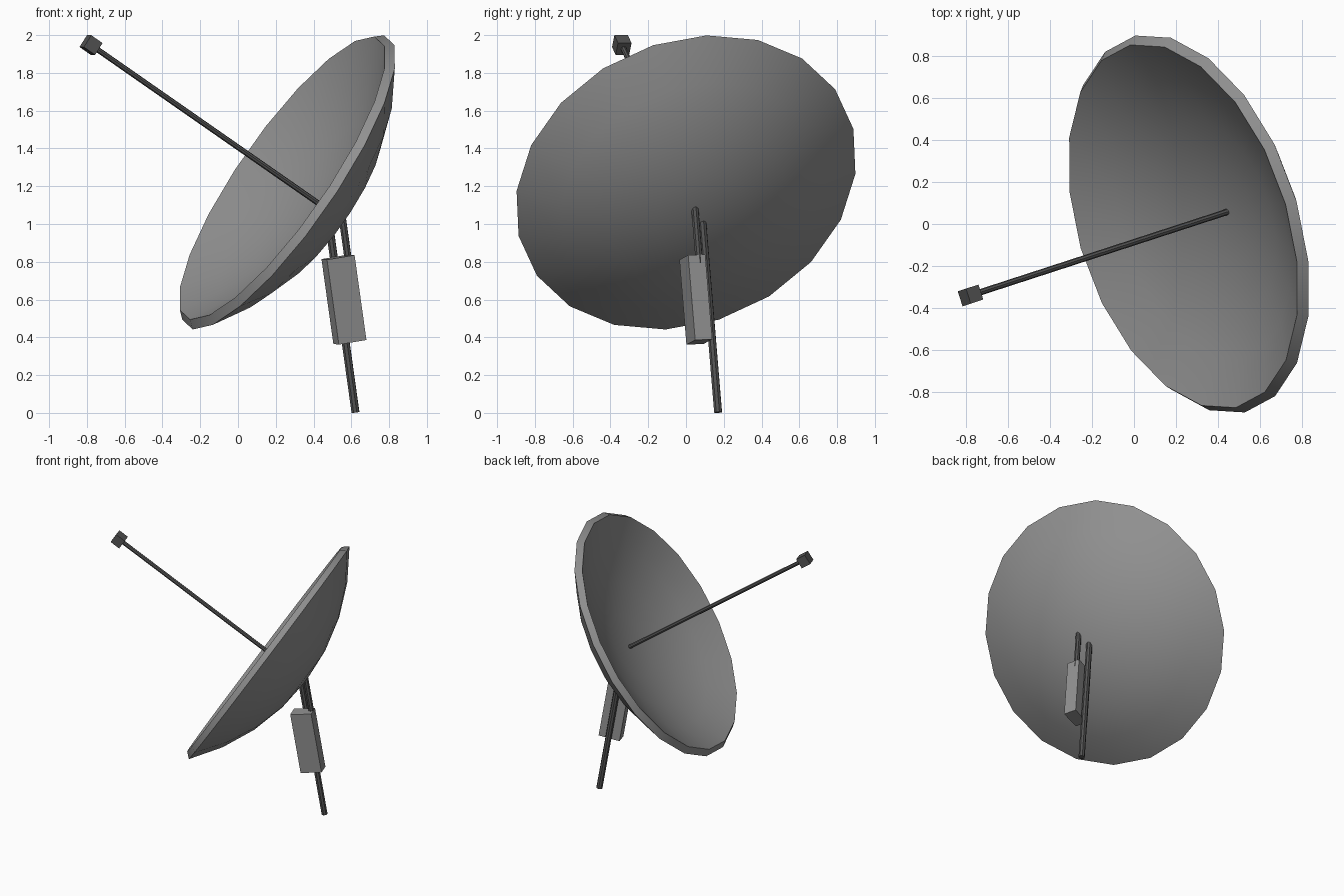
import bpy, bmesh, math
from mathutils import Vector, Matrix

if "Cube" in bpy.data.objects:
    bpy.data.objects.remove(bpy.data.objects["Cube"])

AXIS = Vector((-0.793, -0.258, 0.552)).normalized()   # direction the dish points
RIM = Vector((0.267, 0.0, 1.22))                      # centre of the outer rim


def grey(name, value):
    mat = bpy.data.materials.new(name)
    mat.diffuse_color = (value, value, value, 1)
    mat.use_nodes = True
    mat.node_tree.nodes["Principled BSDF"].inputs["Base Color"].default_value = mat.diffuse_color
    return mat


MID = grey("mid_grey", 0.28)
DARK = grey("dark_grey", 0.09)


def frame(z_axis, x_hint, origin):
    z = z_axis.normalized()
    x = (x_hint - z * x_hint.dot(z)).normalized()
    y = z.cross(x)
    m = Matrix((x, y, z)).transposed().to_4x4()
    m.translation = origin
    return m


def add_object(name, bm, matrix, mat):
    bmesh.ops.recalc_face_normals(bm, faces=bm.faces)
    mesh = bpy.data.meshes.new(name)
    bm.to_mesh(mesh)
    bm.free()
    mesh.materials.append(mat)
    ob = bpy.data.objects.new(name, mesh)
    ob.matrix_world = matrix
    bpy.context.collection.objects.link(ob)
    return ob


def box(name, size, matrix, mat):
    bm = bmesh.new()
    bmesh.ops.create_cube(bm, size=1.0)
    bmesh.ops.scale(bm, vec=size, verts=bm.verts)
    return add_object(name, bm, matrix, mat)


def rod(name, a, b, radius, mat, sides=8):
    bm = bmesh.new()
    bmesh.ops.create_cone(bm, cap_ends=True, segments=sides, radius1=radius,
                          radius2=radius, depth=(b - a).length)
    return add_object(name, bm, frame(b - a, SIDE, (a + b) / 2), mat)


def cap_profile(radius, depth, rim_z, rings=4):
    # arc of a spherical bowl, from the pole out to the rim
    big = (radius ** 2 + depth ** 2) / (2 * depth)
    end = math.asin(radius / big)
    return [(big * math.sin(end * i / rings),
             rim_z - depth + big * (1 - math.cos(end * i / rings)))
            for i in range(rings + 1)]


HEADING = Vector((AXIS.x, AXIS.y, 0)).normalized()
SIDE = Vector((0, 0, 1)).cross(-HEADING)              # horizontal, across the dish

# Dish: closed shell turned around the pointing axis
profile = cap_profile(0.935, 0.325, 0.0) + cap_profile(0.90, 0.265, 0.042)[::-1]
bm = bmesh.new()
verts = [bm.verts.new((r, 0, z)) for r, z in profile]
edges = [bm.edges.new(pair) for pair in zip(verts, verts[1:])]
bmesh.ops.spin(bm, geom=verts + edges, cent=(0, 0, 0), axis=(0, 0, 1),
               angle=math.tau, steps=20, use_merge=True)
bmesh.ops.remove_doubles(bm, verts=bm.verts, dist=1e-4)
bmesh.ops.rotate(bm, verts=bm.verts, cent=(0, 0, 0),
                 matrix=Matrix.Rotation(math.radians(-3.3), 3, 'Z'))
dish = add_object("dish", bm, frame(AXIS, SIDE, RIM), MID)
bpy.ops.object.select_all(action='DESELECT')
dish.select_set(True)
bpy.context.view_layer.objects.active = dish
bpy.ops.object.shade_smooth_by_angle(angle=math.radians(30))

# Feed arm and receiver
feed = RIM + AXIS * 1.318
rod("feed_arm", RIM - AXIS * 0.25, feed, 0.015, DARK)
box("receiver", (0.075, 0.075, 0.075), frame(AXIS, SIDE, feed), DARK)

# Post, equipment box and upper strut, all leaning the same way
LEAN = Vector((-0.14, -0.083, 1.0))
foot = Vector((0.622, 0.170, 0.003))
rod("post", foot, foot + LEAN * 1.02, 0.022, DARK)
box("equipment_box", (0.155, 0.095, 0.455),
    frame(LEAN, HEADING, Vector((0.561, 0.052, 0.60))), MID)
strut = Vector((0.578, 0.066, 0.85))
rod("upper_strut", strut - LEAN * 0.06, strut + LEAN * 0.245, 0.020, DARK)
